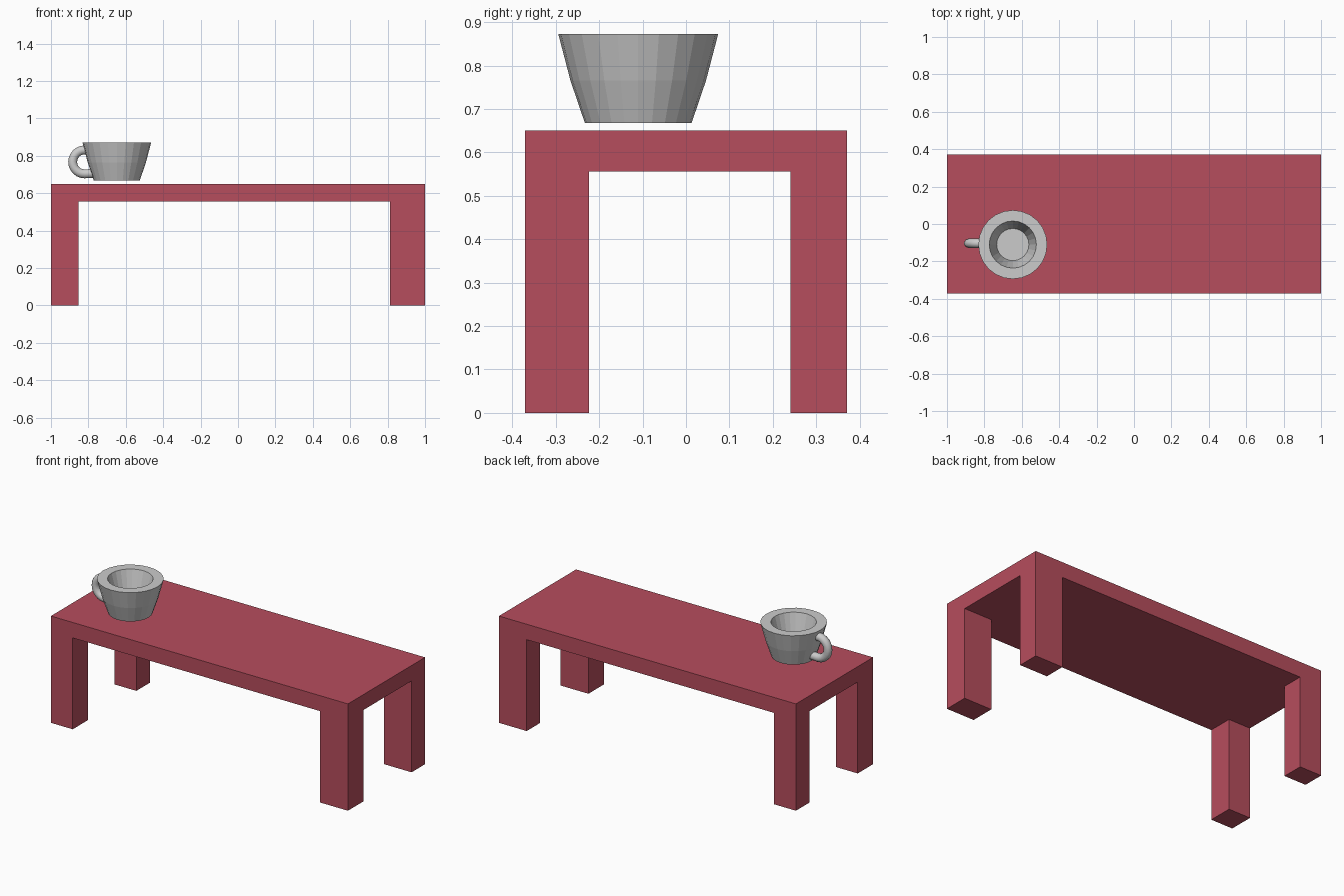
import bpy, bmesh
from math import cos, sin, pi, radians

if "Cube" in bpy.data.objects:
    bpy.data.objects.remove(bpy.data.objects["Cube"])


def new_object(name, bm):
    bmesh.ops.recalc_face_normals(bm, faces=bm.faces)
    mesh = bpy.data.meshes.new(name)
    bm.to_mesh(mesh)
    bm.free()
    obj = bpy.data.objects.new(name, mesh)
    bpy.context.collection.objects.link(obj)
    return obj


# Table: slab on a 3x3 grid, corner cells extruded down into legs
XS = (-1.0, -0.853, 0.813, 1.0)
YS = (-0.371, -0.223, 0.241, 0.371)
TOP, UNDER = 0.65, 0.556

bm = bmesh.new()
grid = [[bm.verts.new((x, y, TOP)) for y in YS] for x in XS]
cells = {}
for i in range(3):
    for j in range(3):
        cells[i, j] = bm.faces.new((grid[i][j], grid[i + 1][j],
                                    grid[i + 1][j + 1], grid[i][j + 1]))
slab = bmesh.ops.extrude_face_region(bm, geom=list(cells.values()),
                                     use_keep_orig=True)["geom"]
for v in (g for g in slab if isinstance(g, bmesh.types.BMVert)):
    v.co.z = UNDER
corners = []
for f in (g for g in slab if isinstance(g, bmesh.types.BMFace)):
    c = f.calc_center_median()
    if not (XS[1] < c.x < XS[2]) and not (YS[1] < c.y < YS[2]) and abs(c.z - UNDER) < 1e-4:
        corners.append(f)
legs = bmesh.ops.extrude_face_region(bm, geom=corners)["geom"]
for v in (g for g in legs if isinstance(g, bmesh.types.BMVert)):
    v.co.z = 0.0
table = new_object("table", bm)

red = bpy.data.materials.new("table_red")
red.diffuse_color = (0.47, 0.075, 0.11, 1.0)
red.use_nodes = True
red.node_tree.nodes["Principled BSDF"].inputs["Base Color"].default_value = red.diffuse_color
table.data.materials.append(red)

# Cup: thick-walled profile turned around its axis
CX, CY, SIDES = -0.648, -0.11, 24
PROFILE = [(0.123, 0.668), (0.156, 0.765), (0.184, 0.872),
           (0.126, 0.872), (0.086, 0.73)]
bm = bmesh.new()
rings = []
for r, z in PROFILE:
    rings.append([bm.verts.new((CX + r * cos(2 * pi * k / SIDES),
                                CY + r * sin(2 * pi * k / SIDES), z))
                  for k in range(SIDES)])
for a, b in zip(rings, rings[1:]):
    for k in range(SIDES):
        n = (k + 1) % SIDES
        bm.faces.new((a[k], a[n], b[n], b[k]))
bm.faces.new(rings[0])
bm.faces.new(rings[-1])
new_object("cup", bm)

# Handle: round tube along an arc, ends buried in the cup wall
HX, HZ, HR = -0.82, 0.767, 0.064
path = [(HX + HR * cos(radians(a)), HZ + HR * sin(radians(a)))
        for a in range(60, 271, 15)]
path.append((-0.765, HZ - HR + 0.003))
curve = bpy.data.curves.new("cup_handle", "CURVE")
curve.dimensions = "3D"
curve.bevel_depth = 0.025
curve.bevel_resolution = 3
curve.use_fill_caps = True
spline = curve.splines.new("POLY")
spline.points.add(len(path) - 1)
for p, (x, z) in zip(spline.points, path):
    p.co = (x, -0.103, z, 1)
handle = bpy.data.objects.new("cup_handle", curve)
bpy.context.collection.objects.link(handle)
bpy.context.view_layer.objects.active = handle
handle.select_set(True)
bpy.ops.object.convert(target="MESH")
bpy.ops.object.shade_smooth_by_angle(angle=radians(40))
